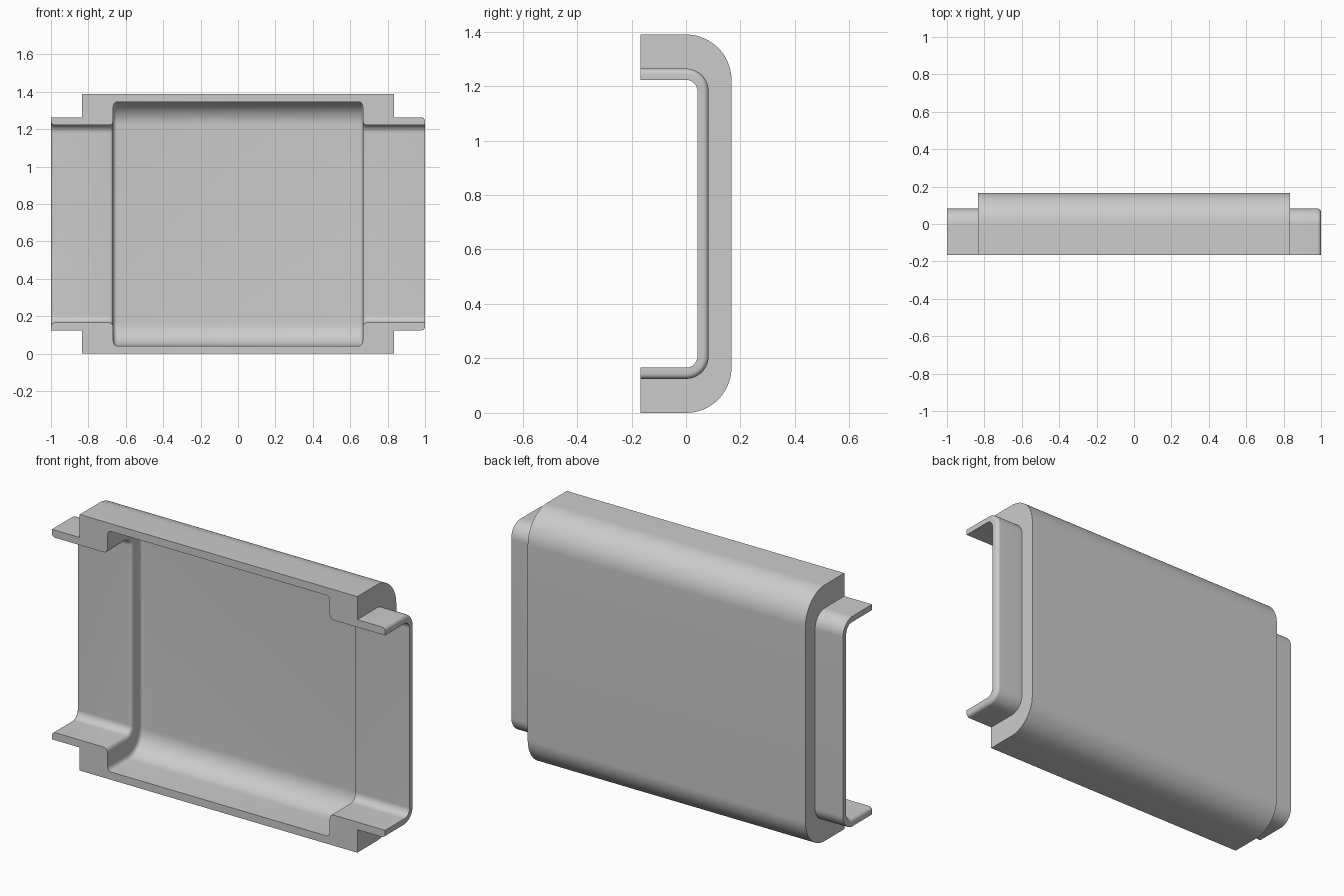
import bpy, bmesh, math
from mathutils import Vector

cube = bpy.data.objects.get("Cube")
if cube:
    bpy.data.objects.remove(cube, do_unlink=True)

HEIGHT, FRONT, FILLET = 1.389, -0.167, 0.02
BODY, NECK = 0.167, 0.208      # height of the corner centres

grey = bpy.data.materials.new("light grey")
grey.use_nodes = True
colour = (0.6, 0.6, 0.6, 1)
grey.diffuse_color = colour
grey.node_tree.nodes["Principled BSDF"].inputs["Base Color"].default_value = colour

# Wall profile: (x, corner radius, corner centre height), rounded?
outer, cavity = (0.167, BODY), (0.125, BODY)
neck, bore = (0.083, NECK), (0.042, NECK)
corners = [
    (-1, neck, False), (-0.833, neck, False), (-0.833, outer, False),
    (0.833, outer, False), (0.833, neck, False), (1, neck, True),
    (1, bore, False), (0.667, bore, True), (0.667, cavity, True),
    (-0.667, cavity, True), (-0.667, bore, True), (-1, bore, True),
]


def rounded_profile(items, steps=6):
    pts = [Vector((x, *ring)) for x, ring, _ in items]
    out = []
    for i, p in enumerate(pts):
        if not items[i][2]:
            out.append(p)
            continue
        a = (pts[i - 1] - p).normalized() * FILLET
        b = (pts[(i + 1) % len(pts)] - p).normalized() * FILLET
        for k in range(steps + 1):
            t = math.pi / 2 * k / steps
            out.append(p + a * (1 - math.sin(t)) + b * (1 - math.cos(t)))
    return out


def u_path(p, steps=20):
    """One profile point carried round the U from lower to upper rim."""
    x, r, c = p
    low = [(x, FRONT, c - r)]
    for k in range(steps + 1):
        t = math.pi / 2 * k / steps
        low.append((x, r * math.sin(t), c - r * math.cos(t)))
    return low + [(x, y, HEIGHT - z) for _, y, z in reversed(low)]


# Half shell: every profile point becomes a strip along the U
bm = bmesh.new()
rows = [[bm.verts.new(co) for co in u_path(p)] for p in rounded_profile(corners)]
for i, row in enumerate(rows):
    nxt = rows[(i + 1) % len(rows)]
    for k in range(len(row) - 1):
        bm.faces.new((row[k], row[k + 1], nxt[k + 1], nxt[k]))
# Flat rims facing the front
bm.faces.new([row[0] for row in rows])
bm.faces.new([row[-1] for row in rows])
bmesh.ops.recalc_face_normals(bm, faces=bm.faces)

mesh = bpy.data.meshes.new("half_shell")
bm.to_mesh(mesh)
bm.free()
shell = bpy.data.objects.new("half_shell", mesh)
bpy.context.collection.objects.link(shell)
mesh.materials.append(grey)

bpy.ops.object.select_all(action="DESELECT")
shell.select_set(True)
bpy.context.view_layer.objects.active = shell
bpy.ops.object.shade_smooth_by_angle(angle=math.radians(30))
